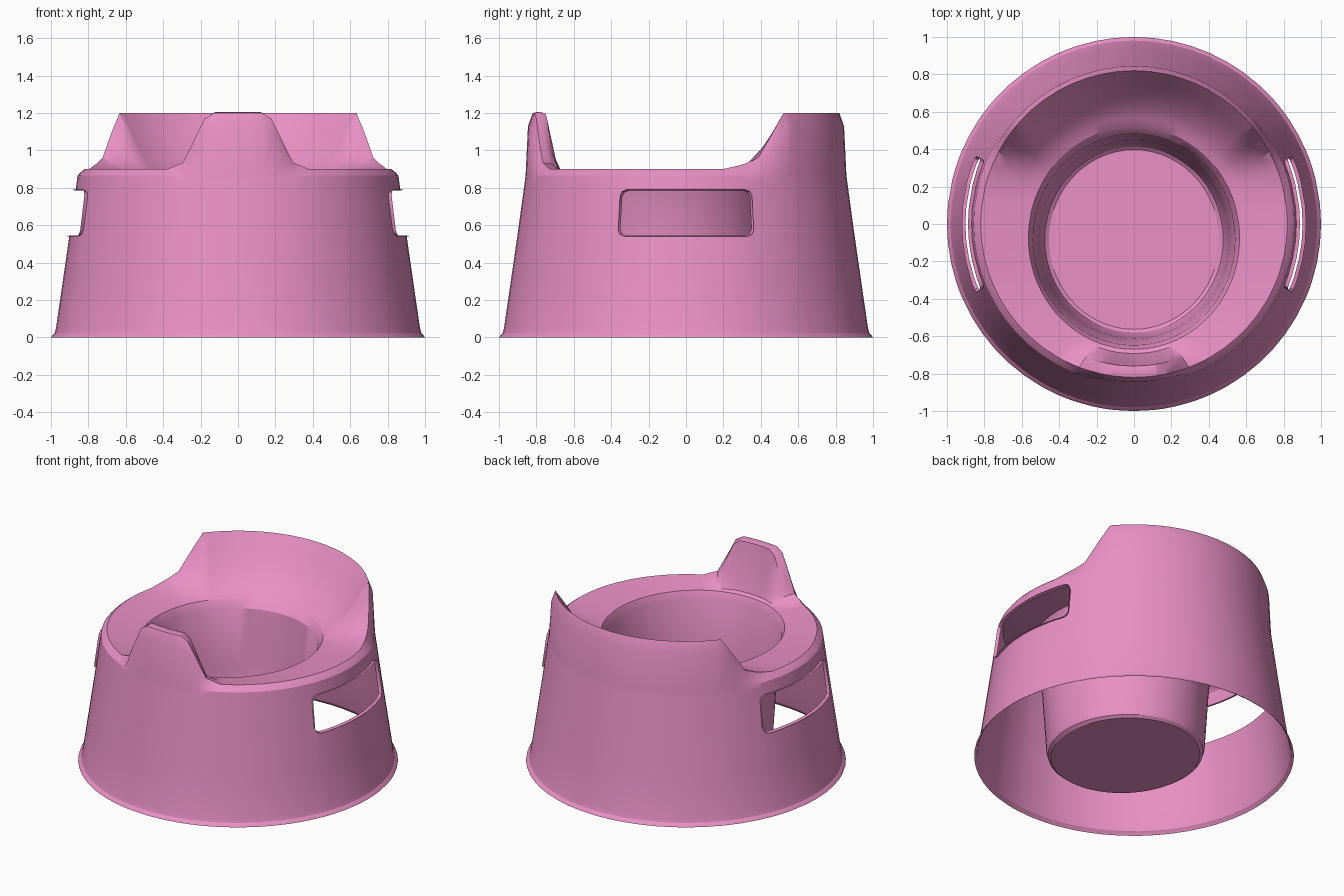
import bpy, bmesh
from math import sin, cos, radians

if "Cube" in bpy.data.objects:
    bpy.data.objects.remove(bpy.data.objects["Cube"])


def interp(x, pts):
    """Piecewise linear lookup."""
    for (x0, y0), (x1, y1) in zip(pts, pts[1:]):
        if x <= x1:
            return y0 + (y1 - y0) * max(0.0, (x - x0) / (x1 - x0))
    return pts[-1][1]


# Rim height by angle from the front: splash guard, low seat, backrest
LOW = 0.9
RIM = [(0, 1.20), (9, 1.20), (12.5, 1.17), (21, 0.935), (27.5, LOW), (104, LOW),
       (112, 0.925), (118, 0.96), (129.5, 1.20), (180, 1.20)]

# Column angles, denser at the rim steps and the handle corners
H0, H1, DH = 67.0, 113.0, 2.5
keys = [0, 9, 12.5, 21, 27.5, H0, H0 + DH, H1 - DH, H1, 104, 118, 123.5, 129.5, 180]
half = sorted(keys + [a for a in range(6, 180, 6) if min(abs(a - k) for k in keys) > 2])
angles = half + [360 - a for a in reversed(half[1:-1])]

Z0, Z1, DZ = 0.545, 0.785, 0.035          # handle slot heights


def wall_r(z):
    return interp(z, [(0.05, 0.973), (0.54, 0.902), (0.87, 0.857)])


def column(angle):
    """Profile at one angle: outer wall, over the rim, seat, bowl, floor."""
    f = min(angle, 360 - angle)
    s, c = sin(radians(angle)), -cos(radians(angle))
    h = interp(f, RIM)
    lift = h - LOW
    outer = [(1.0, 0), (0.99, 0.014), (0.981, 0.022), (0.973, 0.05)]
    outer += [(wall_r(z), z) for z in (0.3, Z0, Z0 + DZ, Z1 - DZ, Z1, 0.83, 0.865)]
    outer += [(0.845, max(0.88, h - 0.07)), (0.82, h)]
    pts = [(r * s, r * c, z) for r, z in outer]
    # seat: blends from the rim to the bowl mouth
    front = f < 60
    tx, ty = pts[-1][0], pts[-1][1]
    mx, my = 0.565 * s, -0.075 + 0.595 * c
    shape = (1.04, 1.03, 0.35, 0.03, 0) if front else (0.72, 0.42, 0.18, 0.05, 0)
    for t, k in zip((0.2, 0.4, 0.65, 0.85, 1.0), shape):
        pts.append((tx + (mx - tx) * t, ty + (my - ty) * t, LOW - 0.03 * t + lift * k))
    # bowl wall and rounded floor edge
    for rx, ry, z in ((0.54, 0.565, 0.82), (0.51, 0.53, 0.45), (0.487, 0.507, 0.09),
                      (0.477, 0.497, 0.055), (0.455, 0.48, 0.04)):
        pts.append((rx * s, -0.083 + ry * c, z))
    return pts


bm = bmesh.new()
grid = [[bm.verts.new(p) for p in column(a)] for a in angles]
n, rows = len(grid), len(grid[0])
row0, row1 = 5, 8                          # handle slot rows

slot = []
for i in range(n):
    j = (i + 1) % n
    mid = (angles[i] + (angles[j] if j else 360)) / 2
    in_handle = H0 < min(mid, 360 - mid) < H1
    for k in range(rows - 1):
        face = bm.faces.new((grid[i][k], grid[j][k], grid[j][k + 1], grid[i][k + 1]))
        if in_handle and row0 <= k < row1:
            slot.append(face)
bm.faces.new([col[-1] for col in grid])

# Handle slots: open them and round the corners
bmesh.ops.delete(bm, geom=slot, context='FACES')
for a, col in zip(angles, grid):
    f = min(a, 360 - a)
    if f in (H0, H1):
        for row, z in ((row0, Z0 + DZ * 0.3), (row1, Z1 - DZ * 0.3)):
            ang = f + (0.75 if f == H0 else -0.75)
            r = wall_r(z)
            side = 1 if a < 180 else -1
            col[row].co = (side * r * sin(radians(ang)), -r * cos(radians(ang)), z)

# Flared lip around each slot
edges = [e for e in bm.edges if e.is_boundary and min(v.co.z for v in e.verts) > 0.2]
new = bmesh.ops.extrude_edge_only(bm, edges=edges)['geom']
for v in [g for g in new if isinstance(g, bmesh.types.BMVert)]:
    v.co.x *= 1.022
    v.co.y *= 1.035
    v.co.z += 0.006 if v.co.z > 0.665 else -0.006

bmesh.ops.recalc_face_normals(bm, faces=bm.faces)
mesh = bpy.data.meshes.new("potty")
bm.to_mesh(mesh)
bm.free()
potty = bpy.data.objects.new("potty", mesh)
bpy.context.collection.objects.link(potty)

# Pink plastic
mat = bpy.data.materials.new("pink_plastic")
mat.diffuse_color = (0.82, 0.28, 0.56, 1)
mat.use_nodes = True
mat.node_tree.nodes["Principled BSDF"].inputs["Base Color"].default_value = mat.diffuse_color
mesh.materials.append(mat)

bpy.context.view_layer.objects.active = potty
potty.select_set(True)
bpy.ops.object.shade_smooth_by_angle(angle=radians(30))
